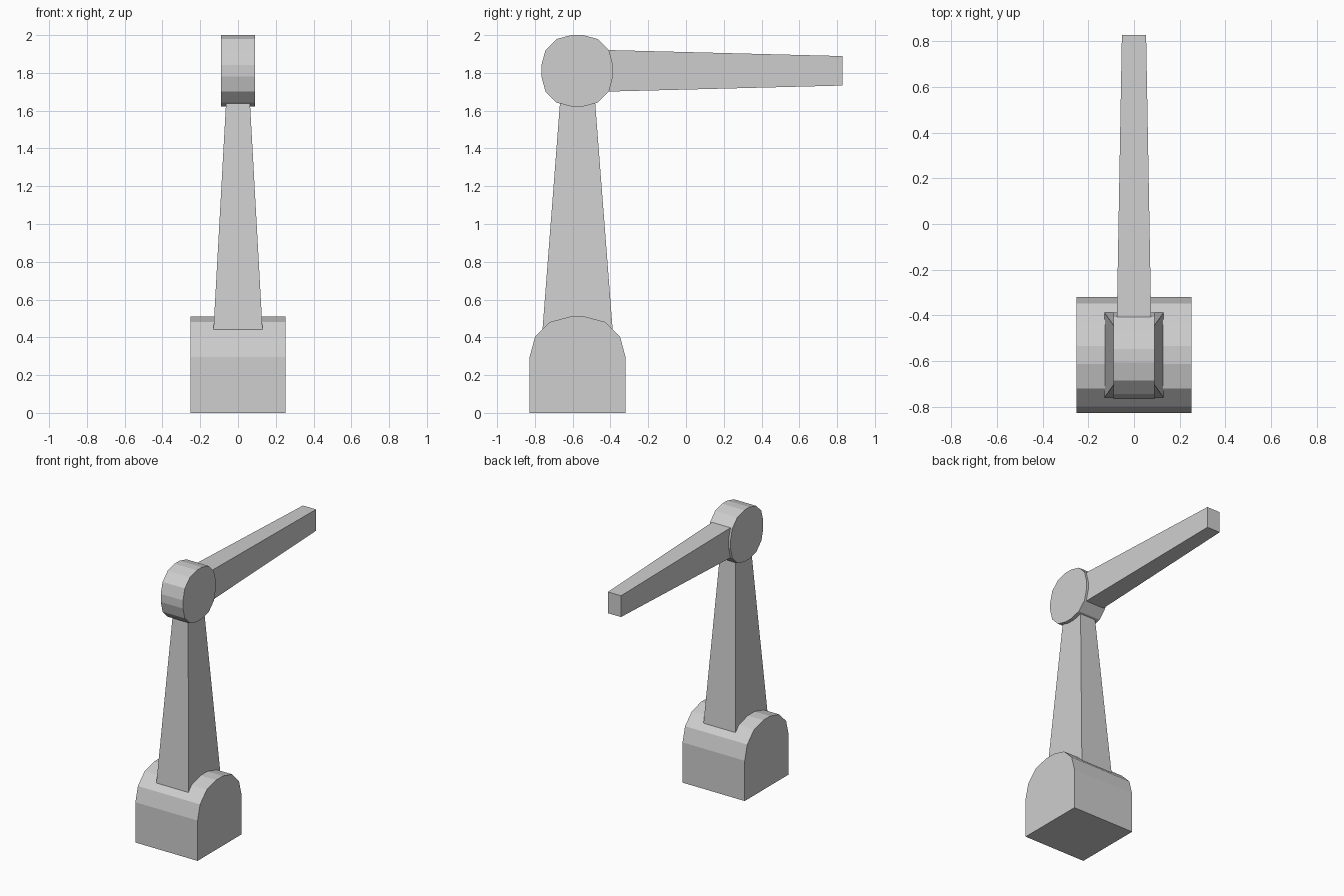
import bpy, bmesh
from mathutils import Matrix, Vector

cube = bpy.data.objects.get("Cube")
if cube:
    bpy.data.objects.remove(cube, do_unlink=True)

GREY = (0.62, 0.62, 0.62, 1.0)
grey = bpy.data.materials.new("light_grey")
grey.use_nodes = True
grey.diffuse_color = GREY
grey.node_tree.nodes["Principled BSDF"].inputs["Base Color"].default_value = GREY

PIVOT_Y = -0.574
JOINT_Z = 1.811


def finish(name, bm):
    """Turn a bmesh into a flat shaded grey object."""
    bmesh.ops.recalc_face_normals(bm, faces=bm.faces)
    mesh = bpy.data.meshes.new(name)
    bm.to_mesh(mesh)
    bm.free()
    mesh.materials.append(grey)
    obj = bpy.data.objects.new(name, mesh)
    bpy.context.collection.objects.link(obj)
    return obj


def rounded_block(name, centre, size, radius, top_only=False):
    """Box whose edges running along x are rounded in three steps."""
    bm = bmesh.new()
    bmesh.ops.create_cube(bm, size=1, matrix=Matrix.Diagonal((*size, 1)))
    edges = [e for e in bm.edges
             if abs(e.verts[0].co.x - e.verts[1].co.x) > 0.01
             and (e.verts[0].co.z > 0 or not top_only)]
    bmesh.ops.bevel(bm, geom=edges, offset=radius, offset_type='OFFSET',
                    segments=3, profile=0.5, affect='EDGES')
    bmesh.ops.translate(bm, verts=bm.verts, vec=centre)
    return finish(name, bm)


def tapered_arm(name, start, end, side, start_half, end_half):
    """Four-sided beam from start to end; halves are (x, side) half widths."""
    bm = bmesh.new()
    rings = []
    for point, (hx, hs) in ((start, start_half), (end, end_half)):
        rings.append([bm.verts.new(Vector(point) + Vector((sx * hx, 0, 0))
                                   + Vector(side) * (ss * hs))
                      for sx, ss in ((-1, -1), (1, -1), (1, 1), (-1, 1))])
    a, b = rings
    bm.faces.new(a)
    bm.faces.new(b)
    for i in range(4):
        j = (i + 1) % 4
        bm.faces.new((a[i], a[j], b[j], b[i]))
    return finish(name, bm)


# Base block with a rounded top
rounded_block("base", (0, PIVOT_Y, 0.255), (0.504, 0.508, 0.51), 0.215, True)

# Upright arm rising out of the base
tapered_arm("lower_arm", (0, PIVOT_Y, 0.255), (0, PIVOT_Y, JOINT_Z),
            (0, 1, 0), (0.14, 0.2), (0.054, 0.08))

# Elbow drum
rounded_block("elbow_joint", (0, PIVOT_Y - 0.002, JOINT_Z), (0.18, 0.379, 0.379), 0.16)

# Horizontal arm reaching backwards
tapered_arm("upper_arm", (0, PIVOT_Y, JOINT_Z), (0, 0.828, JOINT_Z),
            (0, 0, 1), (0.078, 0.114), (0.053, 0.078))
